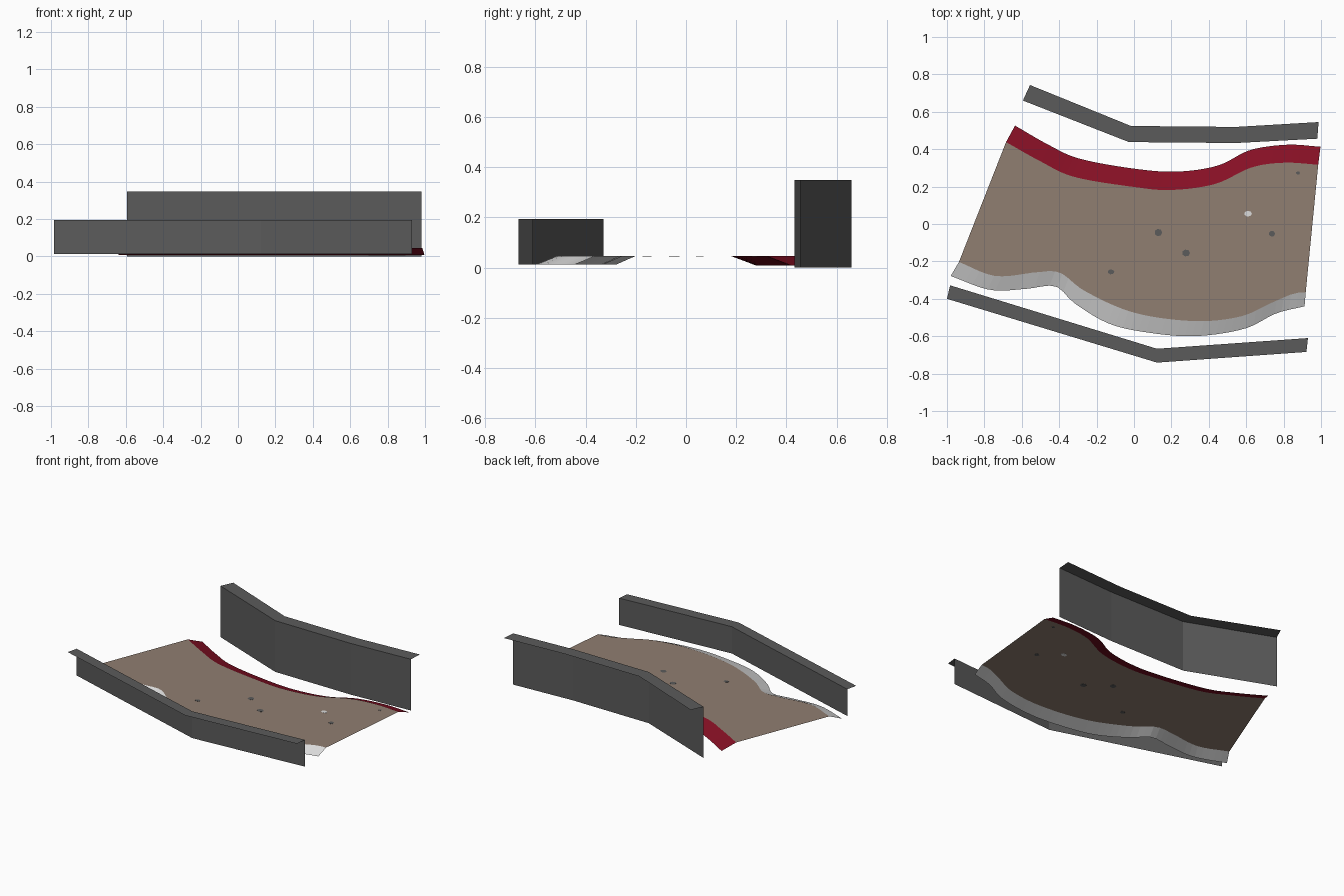
import bpy, math
from mathutils import Vector

if "Cube" in bpy.data.objects:
    bpy.data.objects.remove(bpy.data.objects["Cube"])


def material(name, rgb):
    m = bpy.data.materials.new(name)
    m.diffuse_color = (*rgb, 1)
    m.use_nodes = True
    m.node_tree.nodes["Principled BSDF"].inputs["Base Color"].default_value = m.diffuse_color
    return m


GREY = material("dark grey", (0.105, 0.105, 0.105))
BROWN = material("dusty brown", (0.28, 0.21, 0.165))
RED = material("deep red", (0.24, 0.005, 0.018))
WHITE = material("off white", (0.72, 0.72, 0.72))


def smooth_line(ctrl, count=48):
    """Catmull-Rom through 2D points, resampled evenly along its length."""
    p = [Vector(c) for c in ctrl]
    p = [2 * p[0] - p[1]] + p + [2 * p[-1] - p[-2]]
    pts = []
    for a, b, c, d in zip(p, p[1:], p[2:], p[3:]):
        for i in range(16):
            t = i / 16
            pts.append(0.5 * (2 * b + (c - a) * t + (2 * a - 5 * b + 4 * c - d) * t**2
                              + (3 * b - a - 3 * c + d) * t**3))
    pts.append(p[-2])
    dist = [0.0]
    for a, b in zip(pts, pts[1:]):
        dist.append(dist[-1] + (b - a).length)
    out, k = [], 0
    for i in range(count + 1):
        s = dist[-1] * i / count
        while k < len(pts) - 2 and dist[k + 1] < s:
            k += 1
        f = (s - dist[k]) / (dist[k + 1] - dist[k])
        out.append(pts[k].lerp(pts[k + 1], min(f, 1)))
    return out


def at(line, z):
    return [(x, y, z) for x, y in line]


def loft(name, rows, mat, flip=False):
    """Open sheet joining rows of equal point count."""
    n = len(rows[0])
    verts = [v for r in rows for v in r]
    faces = []
    for r in range(len(rows) - 1):
        for i in range(n - 1):
            f = (r * n + i, r * n + i + 1, (r + 1) * n + i + 1, (r + 1) * n + i)
            faces.append(f[::-1] if flip else f)
    me = bpy.data.meshes.new(name)
    me.from_pydata(verts, [], faces)
    me.materials.append(mat)
    ob = bpy.data.objects.new(name, me)
    bpy.context.collection.objects.link(ob)
    return ob


# Track edges
back_in = smooth_line([(-.684, .438), (-.50, .335), (-.32, .252), (0, .198), (.2, .182),
                       (.433, .214), (.63, .303), (.807, .328), (.985, .317)])
back_out = smooth_line([(-.636, .526), (-.46, .425), (-.294, .35), (0, .296), (.23, .28),
                        (.45, .313), (.62, .395), (.82, .424), (.997, .413)])
front_in = smooth_line([(-.936, -.203), (-.74, -.278), (-.52, -.258), (-.396, -.26),
                        (-.26, -.36), (0, -.474), (.32, -.519), (.567, -.495),
                        (.727, -.425), (.85, -.373), (.918, -.366)])
front_out = smooth_line([(-.98, -.278), (-.77, -.352), (-.58, -.347), (-.42, -.333),
                         (-.316, -.425), (-.128, -.535), (.1, -.584), (.337, -.599),
                         (.59, -.56), (.76, -.478), (.912, -.44)])

# Road and sloping kerbs
ROAD_Z = 0.045
loft("road", [at(front_in, ROAD_Z), at(back_in, ROAD_Z)], BROWN)
loft("back_kerb", [at(back_in, ROAD_Z), at(back_out, 0.008)], RED)
loft("front_kerb", [at(front_out, 0.012), at(front_in, ROAD_Z)], WHITE)

# Walls: a vertical sheet with a flat rim turned outwards
wall_in = [(-.594, .66), (-.027, .438), (.545, .433), (.98, .456)]
wall_out = [(-.556, .743), (-.016, .524), (.545, .519), (.987, .545)]
loft("back_wall", [at(wall_in, 0), at(wall_in, .348), at(wall_out, .348)], GREY)
wall_in = [(-.983, -.328), (.123, -.667), (.93, -.61)]
wall_out = [(-1, -.40), (.123, -.741), (.922, -.684)]
loft("front_wall", [at(wall_in, .012), at(wall_in, .194), at(wall_out, .194)], GREY, True)

# Pebbles: thin irregular plates set into the road
pebbles = [(.13, -.046, .021), (.278, -.155, .022), (-.123, -.256, .018),
           (.738, -.052, .017), (.877, .273, .011), (.61, .055, .021)]
for i, (x, y, r) in enumerate(pebbles):
    ring = [(x + r * math.cos(a), y + r * (0.95 - 0.1 * (i % 3)) * math.sin(a))
            for a in (j * math.tau / 7 for j in range(7))]
    verts = at(ring, ROAD_Z - .001) + at(ring, ROAD_Z + .001)
    faces = [tuple(range(6, -1, -1)), tuple(range(7, 14))]
    faces += [(j, (j + 1) % 7, (j + 1) % 7 + 7, j + 7) for j in range(7)]
    me = bpy.data.meshes.new("pebble")
    me.from_pydata(verts, [], faces)
    me.materials.append(WHITE if i == 5 else GREY)
    bpy.context.collection.objects.link(bpy.data.objects.new("pebble", me))
